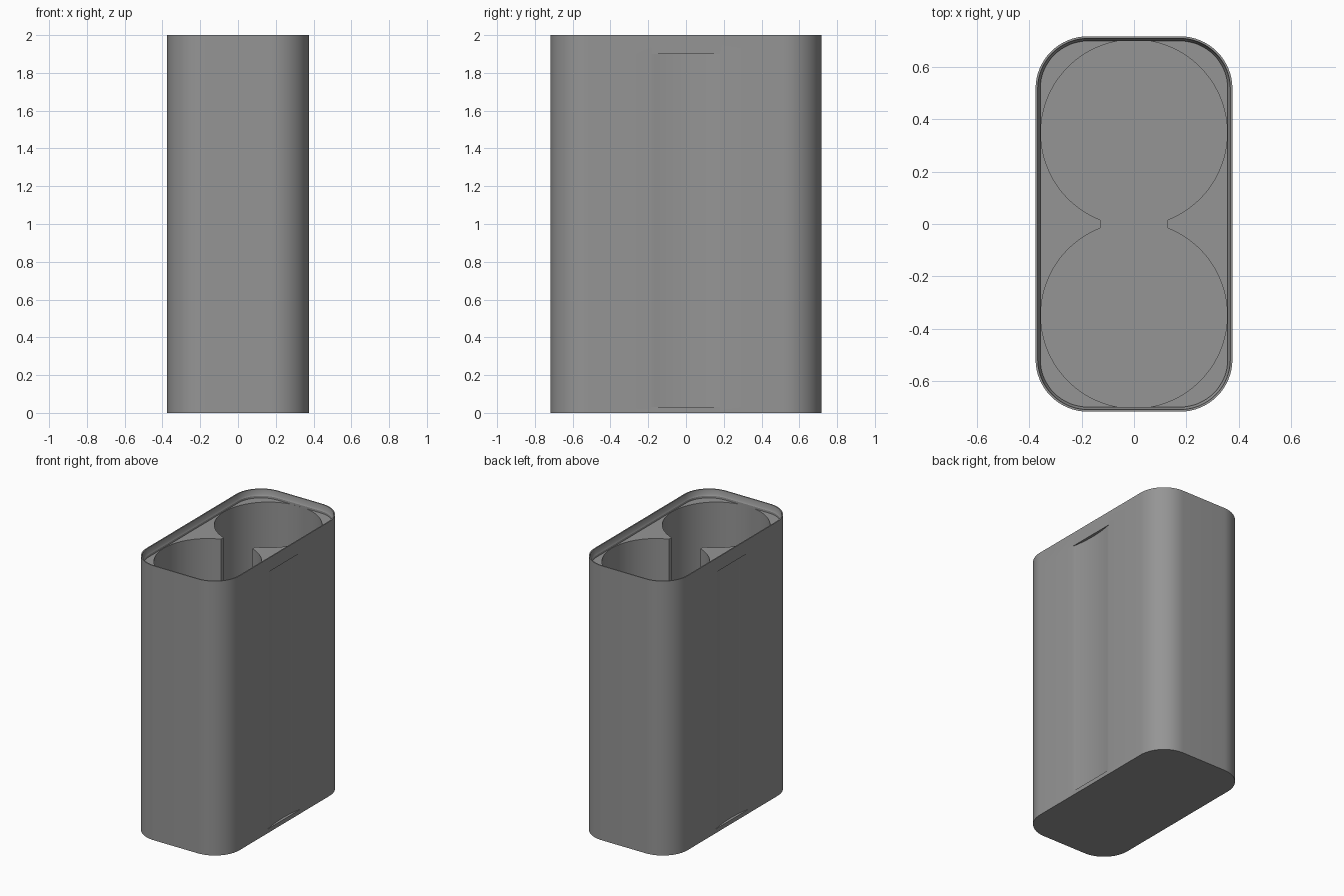
import bpy, bmesh, math

if "Cube" in bpy.data.objects:
    bpy.data.objects.remove(bpy.data.objects["Cube"])

HX, HY, R = 0.376, 0.717, 0.2          # half width, half depth, corner radius
SCOOP_W, SCOOP_D = 0.19, 0.02          # half width and depth of the side grips
HOLE_R, HOLE_Y, NECK = 0.356, 0.348, 0.128
FLOOR, LEDGE = 0.03, 1.94

grey = bpy.data.materials.new("grey plastic")
grey.diffuse_color = (0.3, 0.3, 0.3, 1)
grey.use_nodes = True
grey.node_tree.nodes["Principled BSDF"].inputs["Base Color"].default_value = grey.diffuse_color


def outline(inset=0.0, scoop=0.0):
    """Rounded rectangle with an optional shallow arc pressed into both long sides."""
    hx, hy, r = HX - inset, HY - inset, R - inset
    half = []
    for i in range(17):                # grip section on the +x side
        t = -1 + i / 8
        half.append((hx - scoop * (1 - t * t), SCOOP_W * t))
    for start, cx in ((0, hx - r), (90, r - hx)):   # two back corners
        for i in range(17):
            a = math.radians(start + 90 * i / 16)
            half.append((cx + r * math.cos(a), hy - r + r * math.sin(a)))
    return half + [(-x, -y) for x, y in half]


def figure_eight():
    """Two round wells joined by a straight-sided neck."""
    a0 = -math.pi / 2 + math.asin(NECK / HOLE_R)
    sweep = math.pi - 2 * a0
    half = []
    for i in range(65):
        a = a0 + sweep * i / 64
        half.append((HOLE_R * math.cos(a), HOLE_Y + HOLE_R * math.sin(a)))
    return half + [(-x, -y) for x, y in half]


bm = bmesh.new()


def ring(points, z):
    return [bm.verts.new((x, y, z)) for x, y in points]


def bridge(a, b):
    n = len(a)
    for i in range(n):
        j = (i + 1) % n
        bm.faces.new((a[i], a[j], b[j], b[i]))


def loop_edges(loop):
    return [bm.edges.get((loop[i - 1], loop[i])) for i in range(len(loop))]


# Outer wall with side grips, then the rim and its tapered inner lip
levels = [(0, 0, 0), (0, 0, 0.03), (0, SCOOP_D, 0.03), (0, SCOOP_D, 1.9),
          (0, 0, 1.9), (0, 0, 2), (0.008, 0, 2), (0.012, 0, 1.965),
          (0.018, 0, 1.955), (0.018, 0, LEDGE)]
rings = [ring(outline(i, s), z) for i, s, z in levels]
for a, b in zip(rings, rings[1:]):
    bridge(a, b)
bm.faces.new(rings[0])

# Twin wells and their floor
well_top, well_floor = ring(figure_eight(), LEDGE), ring(figure_eight(), FLOOR)
bridge(well_top, well_floor)
bm.faces.new(well_floor)

# Ledge between the lip and the wells
bmesh.ops.triangle_fill(bm, use_beauty=True, normal=(0, 0, 1),
                        edges=loop_edges(rings[-1]) + loop_edges(well_top))
bmesh.ops.remove_doubles(bm, verts=bm.verts[:], dist=1e-5)
bmesh.ops.recalc_face_normals(bm, faces=bm.faces[:])

mesh = bpy.data.meshes.new("twin_well_case")
bm.to_mesh(mesh)
bm.free()
mesh.materials.append(grey)
case = bpy.data.objects.new("twin_well_case", mesh)
bpy.context.collection.objects.link(case)
bpy.context.view_layer.objects.active = case
case.select_set(True)
bpy.ops.object.shade_smooth_by_angle(angle=math.radians(30))
